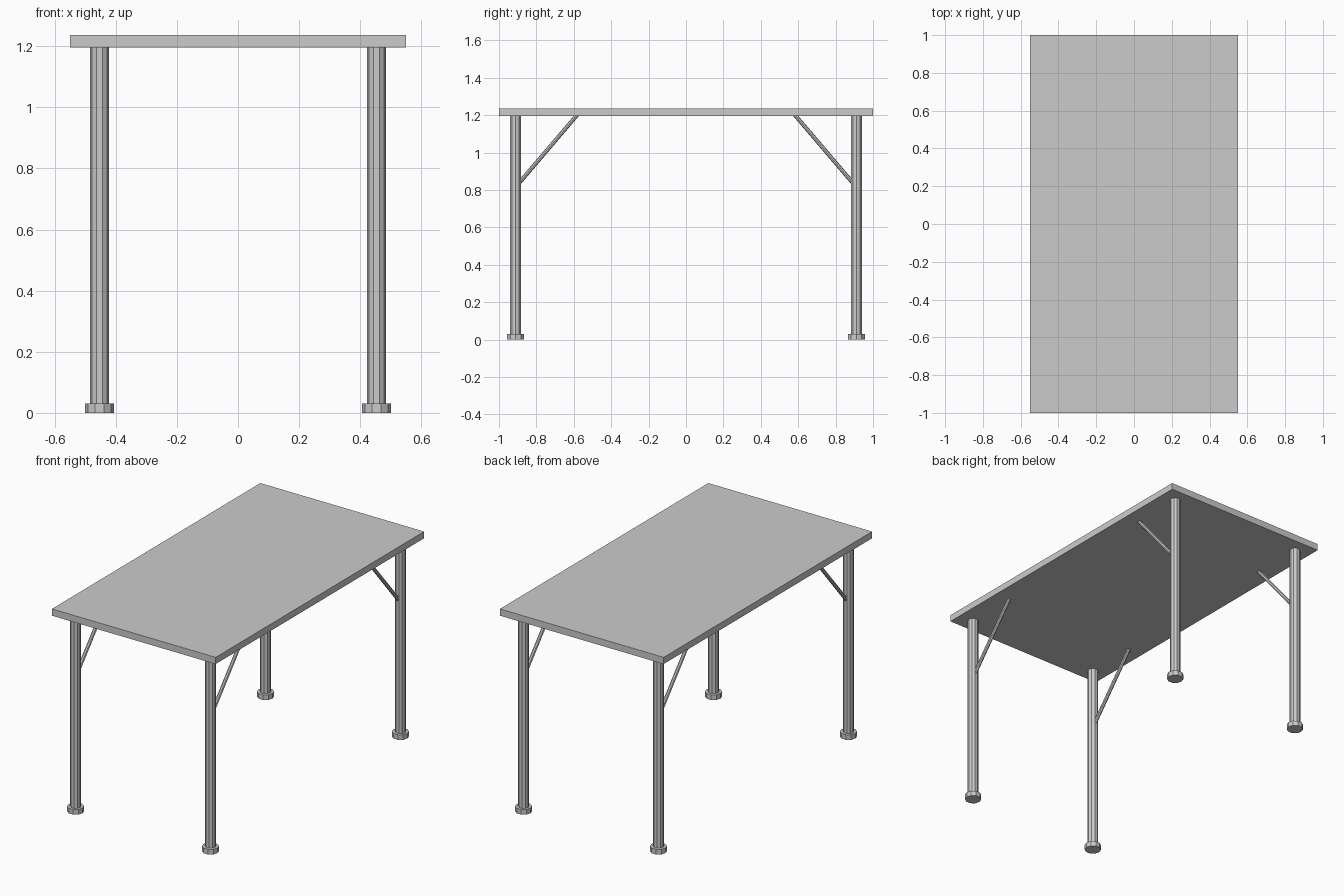
import bpy
from mathutils import Vector

if "Cube" in bpy.data.objects:
    bpy.data.objects.remove(bpy.data.objects["Cube"])

LEG_X, LEG_Y = 0.453, 0.911
TOP_LOW, TOP_HIGH = 1.195, 1.236


def box(name, size, centre):
    bpy.ops.mesh.primitive_cube_add(size=1, location=centre)
    ob = bpy.context.object
    ob.name = name
    ob.scale = size
    bpy.ops.object.transform_apply(location=False, rotation=False, scale=True)
    return ob


def rod(name, a, b, radius, sides):
    """Flat-faced cylinder from a to b, one corner facing +x."""
    a, b = Vector(a), Vector(b)
    d = b - a
    bpy.ops.mesh.primitive_cylinder_add(vertices=sides, radius=radius, depth=d.length)
    ob = bpy.context.object
    ob.name = name
    ob.rotation_euler = (0, 0, -1.5707963)
    bpy.ops.object.transform_apply(location=False, rotation=True, scale=False)
    ob.rotation_euler = Vector((0, 0, 1)).rotation_difference(d).to_euler()
    ob.location = (a + b) / 2
    return ob


# Tabletop
box("tabletop", (1.1, 2.0, TOP_HIGH - TOP_LOW), (0, 0, (TOP_LOW + TOP_HIGH) / 2))

# Four legs, each with a foot and a diagonal brace running inward along y
for sy, end in ((-1, "front"), (1, "back")):
    for sx, side in ((-1, "left"), (1, "right")):
        x, y = sx * LEG_X, sy * LEG_Y
        tag = f"{end}_{side}"
        rod(f"{tag}_leg", (x, y, 0.02), (x, y, TOP_LOW + 0.003), 0.031, 10)
        rod(f"{tag}_foot", (x, y, 0), (x, y, 0.031), 0.047, 10)
        rod(f"{tag}_brace", (x, sy * 0.896, 0.833), (x, sy * 0.583, 1.2), 0.011, 8)
